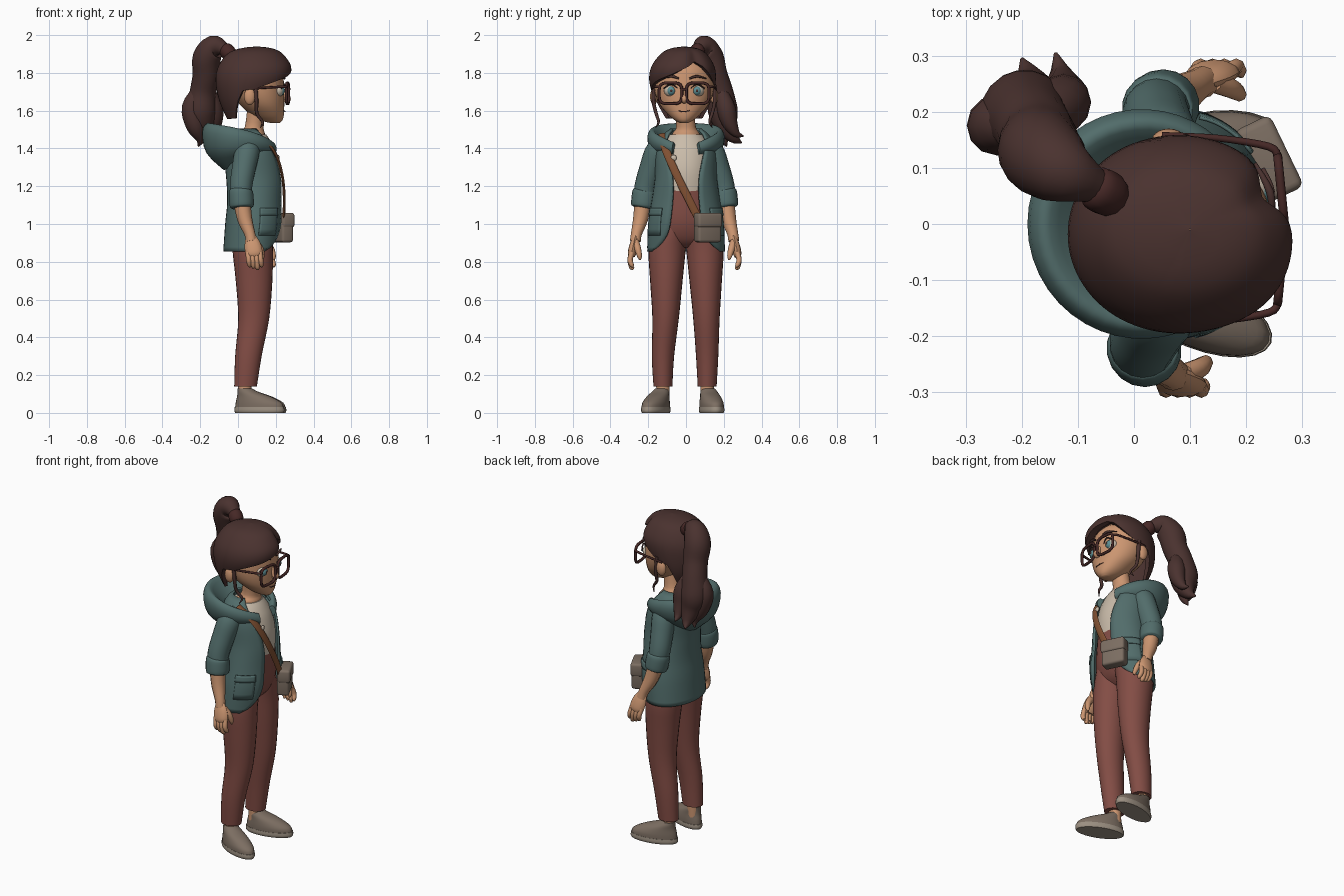
import bpy, bmesh, math
from mathutils import Vector, Matrix

cube = bpy.data.objects.get("Cube")
if cube:
    bpy.data.objects.remove(cube)


def material(name, *srgb):
    col = [((c / 255 + 0.055) / 1.055) ** 2.4 for c in srgb] + [1]
    m = bpy.data.materials.new(name)
    m.use_nodes = True
    m.diffuse_color = col
    m.node_tree.nodes["Principled BSDF"].inputs["Base Color"].default_value = col
    return m


SKIN = material("warm_skin", 204, 150, 113)
HAIR = material("dark_brown_hair", 74, 50, 47)
TEAL = material("teal_cloth", 82, 109, 107)
RUST = material("rust_cloth", 131, 77, 69)
CREAM = material("cream_cloth", 202, 188, 170)
TAUPE = material("taupe_canvas", 124, 110, 98)
SOLE = material("pale_rubber", 156, 144, 130)
STRAP = material("tan_leather", 128, 80, 50)
FRAME = material("dark_red_frame", 70, 40, 38)
IRIS = material("blue_green_iris", 92, 142, 148)


def finish(name, bm, mat, angle=50, thick=0):
    bmesh.ops.recalc_face_normals(bm, faces=bm.faces)
    me = bpy.data.meshes.new(name)
    bm.to_mesh(me)
    bm.free()
    me.materials.append(mat)
    ob = bpy.data.objects.new(name, me)
    bpy.context.collection.objects.link(ob)
    bpy.ops.object.select_all(action='DESELECT')
    ob.select_set(True)
    bpy.context.view_layer.objects.active = ob
    bpy.ops.object.shade_smooth_by_angle(angle=math.radians(angle))
    if thick:
        mod = ob.modifiers.new("thickness", 'SOLIDIFY')
        mod.thickness, mod.offset = thick, 0
    return ob


def spline(rows, steps=4):
    """Smooth rows of numbers with a Catmull-Rom curve."""
    out, last = [], len(rows) - 1
    for i in range(last):
        a, b, c, d = (rows[min(max(i + k, 0), last)] for k in (-1, 0, 1, 2))
        for s in range(steps):
            t = s / steps
            out.append([q + t / 2 * (r - p + t * (2 * p - 5 * q + 4 * r - w + t * (3 * (q - r) + w - p)))
                        for p, q, r, w in zip(a, b, c, d)])
    return out + [list(rows[-1])]


def lookup(rows, key, value):
    """Linear interpolation of sorted rows on one column."""
    for a, b in zip(rows, rows[1:]):
        if value <= b[key]:
            t = max(0, (value - a[key]) / max(b[key] - a[key], 1e-6))
            return [p + t * (q - p) for p, q in zip(a, b)]
    return rows[-1]


def skin_grid(name, grid, mat, wrap=True, caps=True, loop=False, **kw):
    bm = bmesh.new()
    rows = [[bm.verts.new(p) for p in row] for row in grid]
    n = len(rows[0])
    for a, b in zip(rows, rows[1:] + rows[:1] if loop else rows[1:]):
        for j in range(n if wrap else n - 1):
            k = (j + 1) % n
            bm.faces.new((a[j], a[k], b[k], b[j]))
    if caps and not loop:
        bm.faces.new(rows[0])
        bm.faces.new(rows[-1])
    return finish(name, bm, mat, **kw)


def around(n):
    return [math.tau * i / n for i in range(n)]


def loft(name, rings, mat, n=24):
    """Stack of ellipses given as x, y, z, x radius, y radius."""
    return skin_grid(name, [[(x + rx * math.cos(a), y + ry * math.sin(a), z) for a in around(n)]
                            for x, y, z, rx, ry in spline(rings)], mat)


def tube(name, path, mat, ref=(1, 0, 0), flat=1, n=12, loop=False):
    """Swept round or flattened section; path rows are x, y, z, radius."""
    pts = path if loop else spline(path)
    P, m, grid = [Vector(p[:3]) for p in pts], len(pts), []
    for i in range(m):
        t = (P[(i + 1) % m] - P[i - 1]) if loop else (P[min(i + 1, m - 1)] - P[max(i - 1, 0)])
        u = Vector(ref).cross(t).normalized()
        v = t.cross(u).normalized() * flat
        grid.append([P[i] + pts[i][3] * (u * math.cos(a) + v * math.sin(a)) for a in around(n)])
    return skin_grid(name, grid, mat, loop=loop)


def ball(name, loc, size, mat):
    bm = bmesh.new()
    bmesh.ops.create_uvsphere(bm, u_segments=20, v_segments=12, radius=1,
                              matrix=Matrix.Translation(loc) @ Matrix.Diagonal((*size, 1)))
    return finish(name, bm, mat)


def box(name, loc, size, mat, turn):
    bm = bmesh.new()
    bmesh.ops.create_cube(bm, size=1, matrix=Matrix.Diagonal((*size, 1)))
    bmesh.ops.bevel(bm, geom=bm.edges[:], offset=.014, segments=3, profile=0.5, affect='EDGES')
    ob = finish(name, bm, mat)
    ob.location, ob.rotation_euler.z = loc, turn


# Trousers, ankles and shoes
loft("trouser_hips", [(.075, 0, .875, .05, .1), (.08, 0, .92, .095, .165), (.09, 0, 1.02, .122, .168),
                      (.095, 0, 1.18, .122, .14)], RUST)
for side, s, turn, y in (("left", 1, 12, .112), ("right", -1, -22, -.122)):
    loft(side + "_trouser_leg", [(.04, y, .14, .06, .05), (.055, y, .3, .07, .059),
                                 (.083, .108 * s, .5, .082, .07), (.085, .104 * s, .7, .097, .086),
                                 (.078, .1 * s, .86, .107, .098), (.08, .085 * s, .95, .108, .088),
                                 (.085, .07 * s, 1.05, .1, .07)], RUST)
    loft(side + "_ankle", [(.035, y, .07, .035, .035), (.038, y, .2, .036, .036)], SKIN)
    upper = loft(side + "_shoe", [(.085, 0, .03, .136, .06), (.08, 0, .055, .128, .059), (.055, 0, .085, .096, .053),
                                  (.02, 0, .11, .058, .045), (.002, 0, .128, .04, .036)], TAUPE)
    sole = loft(side + "_shoe_sole", [(.085, 0, 0, .136, .058), (.085, 0, .012, .141, .062),
                                      (.085, 0, .03, .139, .061)], SOLE)
    for ob in (upper, sole):
        ob.location = (.035, y + .006 * s, 0)
        ob.rotation_euler.z = math.radians(turn)

# Shirt and open jacket
loft("shirt", [(.09, 0, 1.16, .126, .142), (.09, 0, 1.28, .132, .14), (.075, 0, 1.38, .125, .14),
               (.07, 0, 1.44, .102, .112), (.07, 0, 1.475, .078, .085)], CREAM)
body = spline([(.07, 0, .855, .142, .2), (.088, 0, 1, .15, .195), (.093, 0, 1.12, .144, .176), (.09, 0, 1.25, .147, .158),
               (.072, 0, 1.38, .142, .156), (.062, 0, 1.46, .112, .125), (.06, 0, 1.5, .07, .08)])
opening = spline([(.855, 62), (.89, 43), (.96, 28), (1.08, 24), (1.22, 25), (1.38, 38), (1.5, 60)])


def shell(name, low, high, start, end, grow, mat, thick, rows=28, cols=32):
    """Patch of the jacket surface between two heights and two angles."""
    grid = []
    for i in range(rows + 1):
        z = low + (high - low) * i / rows
        x, y, _, rx, ry = lookup(body, 2, z)
        a, b = math.radians(start(z)), math.radians(end(z))
        angles = [a + (b - a) * j / cols for j in range(cols + 1)]
        grid.append([(x + (rx + grow) * math.cos(t), y + (ry + grow) * math.sin(t), z) for t in angles])
    return skin_grid(name, grid, mat, wrap=False, caps=False, thick=thick)


edge = lambda z: lookup(opening, 0, z)[1]
shell("jacket_body", .855, 1.5, edge, lambda z: 360 - edge(z), 0, TEAL, .012)
for side, a, b in (("left", 42, 80), ("right", 280, 318)):
    shell(side + "_pocket", .94, 1.07, lambda z: a, lambda z: b, .006, TEAL, .006, 4, 8)
    shell(side + "_pocket_flap", 1.045, 1.085, lambda z: a - 1, lambda z: b + 1, .01, TEAL, .006, 3, 8)
ball("jacket_button", (.212, -.065, 1.35), (.008, .016, .016), CREAM)

# Hood folded down over the shoulders
hood = []
for j in range(41):
    a = math.radians(24 + 312 * j / 40)
    w = (1 - math.cos(a)) / 2
    R = .178 + .052 * w * w + .012 * math.sin(a) ** 2
    rim = 1.405 + .13 * w ** .5
    profile = [(.085, 1.4 + .03 * w), (.68 * R, rim - .035), (.88 * R, rim), (R, rim - .03 - .02 * w),
               (.9 * R, rim - .06 - .1 * w), (.5 * R, rim - .08 - .17 * w)]
    hood.append([(.04 + r * math.cos(a), r * math.sin(a), z) for r, z in spline(profile, 3)])
skin_grid("jacket_hood", hood, TEAL, angle=70)

# Sleeves, cuffs, forearms and hands
for side, s, lean in (("left", 1, .1), ("right", -1, 0)):
    def arm(rows):
        return [(x + lean * (1.43 - z), s * y - lean * .15, z, r) for x, y, z, r in rows]
    tube(side + "_sleeve", arm([(.06, .09, 1.42, .05), (.05, .145, 1.39, .066), (.03, .185, 1.29, .063),
                                (.016, .212, 1.2, .06), (.018, .222, 1.13, .056)]), TEAL, n=18)
    tube(side + "_cuff", arm([(.016, .218, 1.18, .057), (.016, .22, 1.165, .065), (.02, .226, 1.1, .065),
                              (.021, .228, 1.085, .053)]), TEAL, n=18)
    tube(side + "_forearm", arm([(.018, .224, 1.14, .046), (.035, .24, 1.03, .04), (.062, .262, .95, .029),
                                 (.07, .268, .91, .029)]), SKIN)
    tube(side + "_palm", arm([(.066, .266, .935, .027), (.077, .277, .89, .043), (.085, .286, .845, .045),
                              (.087, .286, .825, .03)]), SKIN, ref=(0, 1, 0), flat=.5)
    for k in range(4):
        x = .053 + .021 * k
        tube(side + "_finger_" + str(k + 1), arm([(x, .286, .85, .014), (x + .004, .296, .81, .014),
             (x + .008, .287, .783 - .008 * (k % 3), .012), (x + .01, .278, .774, .005)]), SKIN, n=8)
    tube(side + "_thumb", arm([(.09, .268, .905, .02), (.117, .256, .87, .018), (.128, .246, .83, .013),
                               (.128, .243, .81, .005)]), SKIN, n=8)

# Shoulder bag
tube("bag_strap", [(.09, -.125, 1.475, .021), (.16, -.118, 1.425, .021), (.208, -.09, 1.35, .021), (.237, -.04, 1.24, .021),
                   (.245, .02, 1.12, .021), (.24, .07, 1.02, .021)], STRAP, flat=.35)
box("bag_body", (.236, .114, .978), (.068, .135, .15), TAUPE, .45)
box("bag_flap", (.24, .116, 1.02), (.072, .142, .078), TAUPE, .45)

# Neck, head and face
FY = -.01
loft("neck", [(.072, 0, 1.43, .08, .088), (.076, 0, 1.48, .066, .072), (.086, 0, 1.515, .05, .052),
              (.1, FY, 1.62, .05, .052)], SKIN)
loft("head", [(.195, FY, 1.535, .025, .022), (.175, FY, 1.55, .06, .05), (.155, FY, 1.58, .088, .085),
              (.128, FY, 1.63, .117, .128), (.105, FY, 1.69, .141, .153), (.09, FY, 1.76, .152, .16),
              (.08, FY, 1.83, .146, .148), (.08, FY, 1.89, .08, .08)], SKIN, 32)
tube("nose", [(.236, FY, 1.71, .012), (.248, FY, 1.685, .015), (.26, FY, 1.662, .02), (.25, FY, 1.645, .012)], SKIN)
tube("mouth", [(.224, FY - .045, 1.608, .001), (.2455, FY - .02, 1.597, .0025), (.2475, FY + .015, 1.597, .0025),
               (.226, FY + .045, 1.609, .001)], FRAME, ref=(0, 0, 1), n=8)
for side, s in (("left", 1), ("right", -1)):
    y = FY + .068 * s
    ball(side + "_eye", (.207, y, 1.705), (.036, .038, .034), CREAM)
    ball(side + "_iris", (.222, y, 1.705), (.026, .025, .026), IRIS)
    ball(side + "_pupil", (.24, y, 1.705), (.01, .009, .01), HAIR)
    tube(side + "_upper_lash", [(.238, y - .037 * s, 1.715, .002), (.247, y, 1.74, .004), (.23, y + .04 * s, 1.718, .004)],
         HAIR, ref=(0, 0, 1), n=8)
    tube(side + "_brow", [(.246, y - .04 * s, 1.77, .005), (.242, y, 1.782, .007), (.216, y + .05 * s, 1.77, .003)],
         HAIR, ref=(0, 0, 1), n=8)
    ball(side + "_ear", (.062, FY + .16 * s, 1.675), (.03, .02, .045), SKIN)
    # Glasses rim and temple
    rim = []
    for a in around(32):
        c, d = math.cos(a), math.sin(a)
        k = (abs(c) ** 4 + abs(d) ** 4) ** -.25
        rim.append((.262 - .006 * c * k, y + s * (.004 + .06 * c * k), 1.692 + .055 * d * k, .008))
    tube(side + "_glasses_rim", rim, FRAME, n=8, loop=True)
    tube(side + "_glasses_temple", [(.256, FY + .13 * s, 1.725, .007), (.24, FY + .148 * s, 1.727, .007),
                                    (.15, FY + .163 * s, 1.722, .006), (.05, FY + .168 * s, 1.715, .006)],
         FRAME, ref=(0, 0, 1), n=8)
    tube(side + "_side_strand", [(.09, FY + .158 * s, 1.74, .012), (.098, FY + .162 * s, 1.65, .01),
                                 (.1, FY + .148 * s, 1.585, .009), (.13, FY + .135 * s, 1.54, .007),
                                 (.118, FY + .15 * s, 1.51, .002)], HAIR, n=8)
tube("glasses_bridge", [(.268, FY - .014, 1.708, .007), (.272, FY, 1.714, .007), (.268, FY + .014, 1.708, .007)],
     FRAME, ref=(0, 0, 1), n=8)

# Hair cap: dome whose lower edge follows the hairline, with a parting on the left
dome = spline([(.015, -.01, 1.55, .07, .1), (.032, -.012, 1.65, .13, .15), (.07, -.018, 1.75, .188, .175),
               (.087, -.016, 1.83, .193, .168), (.09, -.012, 1.9, .147, .122), (.095, -.01, 1.93, .085, .07),
               (.1, -.01, 1.94, .001, .001)], 8)
hairline = [(-180, 1.555), (-112, 1.56), (-100, 1.705), (-75, 1.72), (-50, 1.755), (-20, 1.79), (8, 1.83), (26, 1.86),
            (42, 1.835), (62, 1.765), (80, 1.715), (100, 1.705), (112, 1.56), (180, 1.555)]
grid = []
for i in range(20):
    turn = min(i, 18) / 18 * math.pi / 2
    t, row = math.sin(turn), []
    for j in range(90):
        deg = -180 + 4 * j
        low = lookup(hairline, 0, deg)[1]
        z = 1.94 + (low - 1.94) * (1 - math.cos(turn)) ** .8
        x, y, _, rx, ry = lookup(dome, 2, z)
        k = 1 + t * (.05 * math.exp(-((deg + 40) / 30) ** 2) - .13 * math.exp(-((deg - 28) / 16) ** 2))
        k *= .8 if i == 19 else 1
        a = math.radians(deg)
        row.append((x + k * rx * math.cos(a), y + k * ry * math.sin(a), z))
    grid.append(row)
skin_grid("hair_cap", grid, HAIR, caps=False, angle=60)

# Ponytail with tie and loose tips
tube("hair_tie", [(-.035, .045, 1.885, .03), (-.045, .052, 1.9, .04), (-.065, .064, 1.922, .04), (-.075, .07, 1.93, .03)],
     FRAME, ref=(0, 1, 0))
tube("ponytail", [(-.03, .04, 1.88, .025), (-.075, .07, 1.925, .034), (-.125, .095, 1.939, .061), (-.165, .125, 1.88, .075),
                  (-.17, .15, 1.79, .07), (-.185, .18, 1.7, .07), (-.195, .195, 1.6, .08), (-.185, .215, 1.52, .06),
                  (-.185, .255, 1.455, .03), (-.2, .295, 1.43, .003)], HAIR, ref=(0, 1, 0), n=18)
tube("ponytail_outer_lock", [(-.2, .17, 1.72, .03), (-.245, .175, 1.62, .052), (-.225, .18, 1.52, .05),
                             (-.2, .2, 1.45, .025), (-.21, .215, 1.41, .003)], HAIR, ref=(0, 1, 0))
tube("ponytail_inner_lock", [(-.16, .18, 1.72, .03), (-.13, .21, 1.62, .05), (-.125, .23, 1.54, .042),
                             (-.13, .265, 1.48, .022), (-.14, .305, 1.465, .003)], HAIR, ref=(0, 1, 0))
